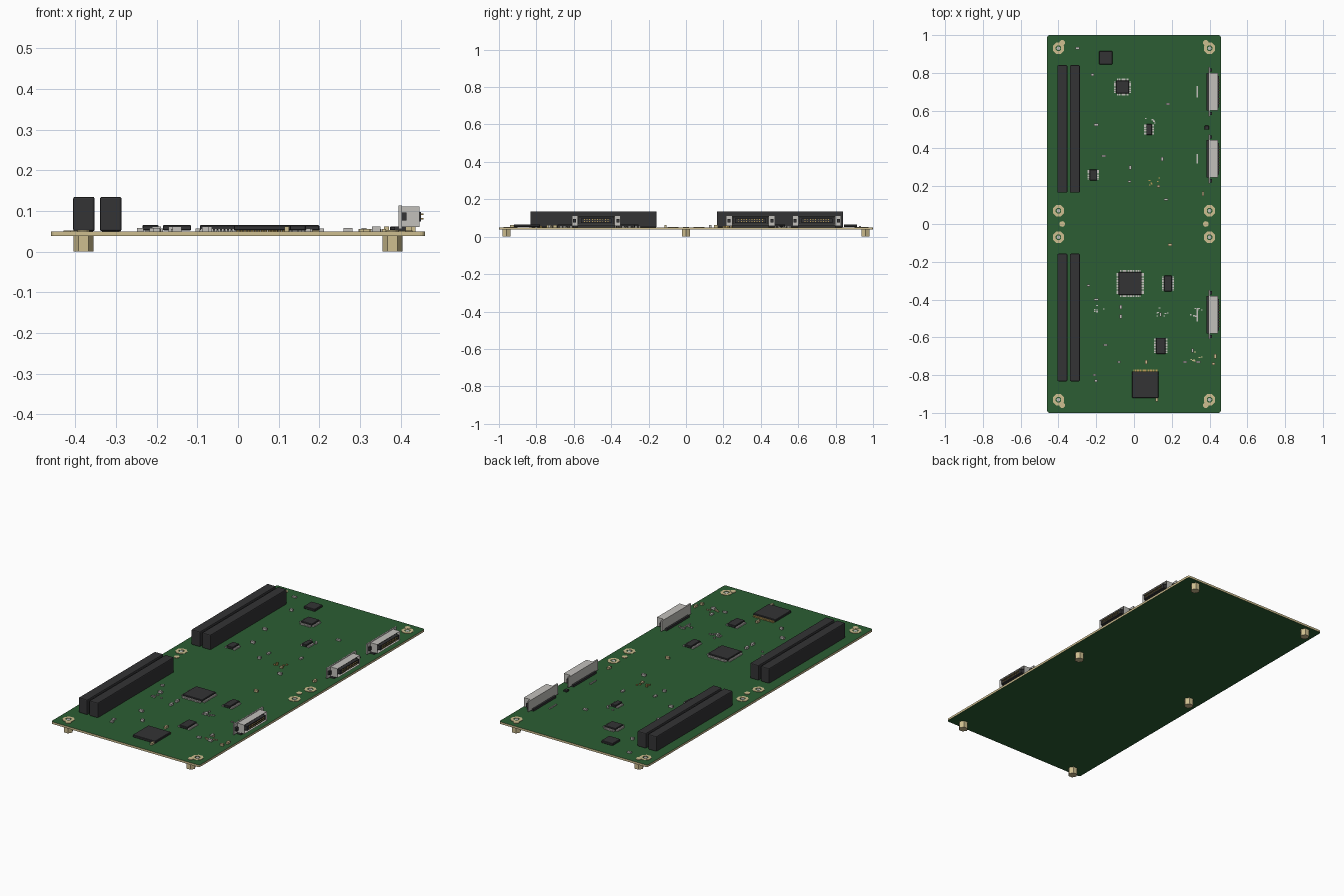
import bpy, bmesh, math, random
from mathutils import Matrix, Vector

random.seed(4)
cube = bpy.data.objects.get("Cube")
if cube:
    bpy.data.objects.remove(cube)


def material(name, r, g, b):
    m = bpy.data.materials.new(name)
    m.use_nodes = True
    m.diffuse_color = (r, g, b, 1)
    m.node_tree.nodes["Principled BSDF"].inputs["Base Color"].default_value = (r, g, b, 1)
    return m


GREEN = material("board green", .025, .11, .033)
TAN = material("pad tan", .62, .52, .28)
BLACK = material("plastic black", .033, .033, .035)
GREY = material("metal grey", .54, .53, .5)
GOLD = material("contact gold", .5, .34, .1)
TOP = .05


def finish(name, bm, *mats):
    mesh = bpy.data.meshes.new(name)
    bm.to_mesh(mesh)
    bm.free()
    for m in mats:
        mesh.materials.append(m)
    obj = bpy.data.objects.new(name, mesh)
    bpy.context.collection.objects.link(obj)
    return obj


def add_box(bm, x, y, z, sx, sy, sz):
    """Box centred on x, y with its base at z."""
    mat = Matrix.Translation((x, y, z + sz / 2)) @ Matrix.Diagonal((sx, sy, sz, 1))
    bmesh.ops.create_cube(bm, size=1, matrix=mat)


def box(name, mat, *dims):
    bm = bmesh.new()
    add_box(bm, *dims)
    return finish(name, bm, mat)


def bevel(obj, width, segments=1):
    mod = obj.modifiers.new("edge", "BEVEL")
    mod.width, mod.segments = width, segments


def prism(name, mat, x, y, z, radius, height, sides):
    bm = bmesh.new()
    bmesh.ops.create_cone(bm, cap_ends=True, segments=sides, radius1=radius, radius2=radius,
                          depth=height, matrix=Matrix.Translation((x, y, z + height / 2))
                          @ Matrix.Rotation(math.pi / 2, 4, "Z"))
    return finish(name, bm, mat)


def ring(name, mat, x, y, z, outer, inner, height, sides=8):
    """Flat washer extruded from an annulus."""
    bm = bmesh.new()
    loops = []
    for r in (inner, outer):
        loops.append([bm.verts.new((x + r * math.cos(a), y + r * math.sin(a), z))
                      for a in (math.tau * (i + .5) / sides for i in range(sides))])
    for i in range(sides):
        j = (i + 1) % sides
        bm.faces.new((loops[0][i], loops[1][i], loops[1][j], loops[0][j]))
    ext = bmesh.ops.extrude_face_region(bm, geom=bm.faces[:])
    bmesh.ops.translate(bm, vec=(0, 0, height),
                        verts=[v for v in ext["geom"] if isinstance(v, bmesh.types.BMVert)])
    bmesh.ops.recalc_face_normals(bm, faces=bm.faces)
    return finish(name, bm, mat)


# Board: green faces, tan edge, corners slightly rounded
bm = bmesh.new()
add_box(bm, 0, 0, .038, .92, 2, .012)
corners = [e for e in bm.edges if abs(e.verts[0].co.z - e.verts[1].co.z) > .005]
bmesh.ops.bevel(bm, geom=corners, offset=.012, segments=3, profile=.5, affect="EDGES")
bm.normal_update()
for f in bm.faces:
    f.material_index = 0 if abs(f.normal.z) > .5 else 1
finish("board", bm, GREEN, TAN)

# Hexagonal standoffs with screw tops, and mounting pads
for x in (-.38, .38):
    for y in (-.96, 0, .96):
        prism("standoff", TAN, x, y, 0, .025, .038, 6)
        prism("standoff_screw", TAN, x, y, TOP, .015, .003, 12)
for x in (-.4, .4):
    for y in (-.93, -.07, .07, .93):
        ring("mounting_pad", TAN, x, y, TOP, .032, .016, .002)
        prism("pad_centre", GREY, x, y, TOP, .01, .001, 8)

# Long edge slots, in pairs
for x in (-.379, -.313):
    for y in (-.495, .503):
        bevel(box("card_slot", BLACK, x, y, TOP, .053, .675, .085), .005, 2)


# Side connectors facing +x
def connector(y):
    box("connector_foot", BLACK, .405, y, TOP, .04, .2, .012)
    box("connector_flange", GREY, .399, y, .056, .008, .26, .058)
    bm = bmesh.new()
    add_box(bm, .424, y, .061, .044, .2, .05)
    bm.normal_update()
    front = [f for f in bm.faces if f.normal.x > .5]
    bmesh.ops.inset_region(bm, faces=front, thickness=.008)
    bmesh.ops.translate(bm, vec=Vector((-.015, 0, 0)), verts=front[0].verts)
    front[0].material_index = 1
    finish("connector_shell", bm, GREY, BLACK)
    box("connector_tongue", BLACK, .437, y, .074, .026, .165, .024)
    bm = bmesh.new()
    for row in (.079, .09):
        for i in range(10):
            add_box(bm, .452, y + (i - 4.5) * .014, row, .008, .005, .004)
    finish("connector_pins", bm, GOLD)
    for side in (-1, 1):
        box("connector_clip", BLACK, .408, y + side * .116, .076, .012, .016, .02)


for y in (-.48, .345, .7):
    connector(y)


# Chips with rows of legs on chosen sides
def chip(x, y, sx, sy, h=.013, sides="", mat=GREY):
    bevel(box("chip_body", BLACK, x, y, TOP + .002, sx, sy, h), .002)
    bm = bmesh.new()
    for side in sides:
        across = side in "lr"
        sign = 1 if side in "rb" else -1
        length, half = (sy, sx / 2) if across else (sx, sy / 2)
        count = max(4, int(length / .009))
        for i in range(count):
            along = ((i + .5) / count - .5) * length * .92
            out = sign * (half + .005)
            dx, dy = (out, along) if across else (along, out)
            w = length / count * .7
            add_box(bm, x + dx, y + dy, TOP, *((.012, w) if across else (w, .012)), .007)
    if sides:
        finish("chip_legs", bm, mat)
    else:
        bm.free()


chip(-.15, .88, .07, .07)
chip(-.06, .725, .068, .068, sides="lrfb")
chip(.08, .5, .03, .058, sides="lr")
chip(-.215, .26, .04, .058, sides="lr")
chip(-.02, -.315, .122, .122, sides="lrfb")
chip(.18, -.315, .04, .085, sides="lr")
chip(.142, -.645, .05, .085, sides="lr")
chip(.06, -.85, .14, .14, sides="b", mat=GOLD)
chip(.385, .51, .022, .022, .01)

# Scattered small parts: grey ends around a body
spots = [(-.3, .93), (-.22, .79), (.18, .635), (-.2, .525), (-.16, .36), (.15, .345),
         (-.02, .3), (-.025, .225), (.17, .13), (.365, .16), (.19, -.11), (-.24, -.325),
         (-.2, -.4), (-.07, -.44), (-.15, -.64), (-.08, -.73), (.065, -.73), (.31, -.67),
         (.34, -.73), (.27, -.73), (.43, -.7), (.42, -.74), (-.2, -.83), (-.21, -.8),
         (-.07, -.49), (.14, -.48), (.12, -.93), (.13, .2)]
for x, y in spots:
    w, d = random.choice(((.022, .012), (.012, .022), (.016, .012)))
    body = random.choice((GREY, GREY, TAN))
    box("small_part", body, x, y, TOP, w, d, random.choice((.008, .012)))

# Thin strips and tight clusters of tiny parts
for x, y, length in ((.335, .7, .06), (.335, .345, .05), (.335, -.48, .07)):
    box("thin_strip", GREY, x, y, TOP, .006, length, .006)
for x, y, mat in ((.11, .22, GOLD), (.33, -.47, GREY), (.33, -.7, TAN),
                  (.15, -.47, GREY), (-.18, -.45, GREY), (.08, .54, GREY)):
    bm = bmesh.new()
    for i in range(7):
        add_box(bm, x + random.uniform(-.03, .03), y + random.uniform(-.025, .025),
                TOP, .009, .006, .006)
    finish("tiny_parts", bm, mat)
